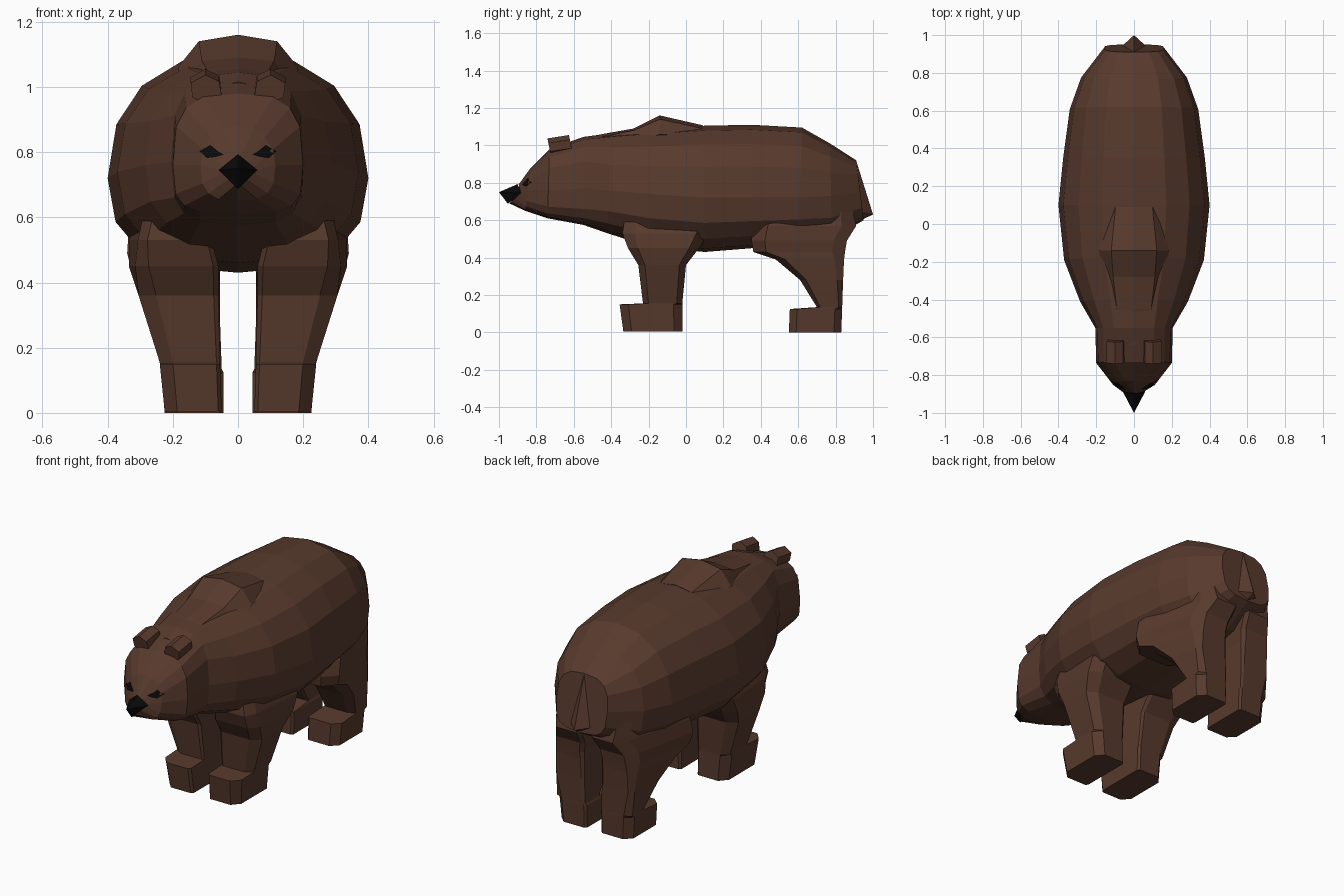
import bpy, bmesh, math
from mathutils import Vector
from mathutils.bvhtree import BVHTree

if "Cube" in bpy.data.objects:
    bpy.data.objects.remove(bpy.data.objects["Cube"])


def material(name, rgb):
    m = bpy.data.materials.new(name)
    m.diffuse_color = (*rgb, 1)
    m.use_nodes = True
    m.node_tree.nodes["Principled BSDF"].inputs["Base Color"].default_value = m.diffuse_color
    return m


FUR = material("brown fur", (0.097, 0.042, 0.026))
BLACK = material("black", (0.003, 0.003, 0.003))


def make(name, verts, faces, mat):
    me = bpy.data.meshes.new(name)
    me.from_pydata([tuple(v) for v in verts], [], faces)
    bm = bmesh.new()
    bm.from_mesh(me)
    bmesh.ops.recalc_face_normals(bm, faces=bm.faces)
    bm.to_mesh(me)
    bm.free()
    me.materials.append(mat)
    ob = bpy.data.objects.new(name, me)
    bpy.context.collection.objects.link(ob)
    return ob


def loft(name, rings, mat):
    """Skin a list of equal closed rings and cap both ends."""
    n = len(rings[0])
    verts = [p for r in rings for p in r]
    faces = [(i*n+j, i*n+(j+1) % n, (i+1)*n+(j+1) % n, (i+1)*n+j)
             for i in range(len(rings)-1) for j in range(n)]
    faces += [tuple(range(n)), tuple((len(rings)-1)*n+j for j in range(n))]
    return make(name, verts, faces, mat)


def spow(v, p):
    return math.copysign(abs(v)**p, v)


def body_ring(yt, yb, zt, zb, w, zm, up, low, n=16):
    pts = []
    for k in range(n):
        a = 2*math.pi*k/n
        p = up if math.cos(a) > -.01 else low
        c = spow(math.cos(a), p)
        z = zm + c*((zt-zm) if c > 0 else (zm-zb))
        t = (zt-z)/(zt-zb)
        pts.append((w*spow(math.sin(a), p), yt+(yb-yt)*t, z))
    return pts


# Body and head: y top, y bottom, z top, z bottom, half width, widest z, upper and lower squareness
SECTIONS = [
    (-.895, -.945, .79, .69, .055, .745, 2, 2),
    (-.83, -.86, .88, .65, .115, .76, .95, .7),
    (-.73, -.74, .98, .61, .20, .76, .65, .55),
    (-.55, -.55, 1.045, .575, .205, .77, .68, .6),
    (-.40, -.42, 1.065, .53, .285, .76, .85, .75),
    (-.18, -.20, 1.085, .46, .37, .74, .88, .8),
    (.10, .10, 1.105, .43, .40, .72, .88, .8),
    (.35, .35, 1.11, .45, .375, .72, .88, .8),
    (.62, .60, 1.095, .47, .34, .72, .88, .8),
    (.77, .78, 1.01, .50, .28, .73, .82, .7),
    (.91, .95, .92, .60, .16, .75, .7, .6),
]
rings = [body_ring(*s) for s in SECTIONS]
rings[0] = [(x, y+.65*abs(x), z) for x, y, z in rings[0]]
body = loft("body", rings, FUR)

# Tail wedge
make("tail", [(-.06, .945, .64), (.06, .945, .64), (0, .911, .915), (0, 1.0, .63), (0, .945, .605)],
     [(0, 3, 2), (1, 2, 3), (0, 4, 3), (1, 3, 4), (0, 2, 1, 4)], FUR)

# Shoulder hump: y, crest z, shoulder z, half width, edge z
HUMP = [(-.64, 1.015, 1.0, .11, .93), (-.45, 1.06, 1.045, .14, .96), (-.28, 1.09, 1.08, .17, 1.0),
        (-.14, 1.16, 1.14, .185, 1.06), (.09, 1.107, 1.09, .15, 1.04)]
loft("shoulder_hump", [[(-w, y, e), (-.65*w, y, s), (0, y, c), (.65*w, y, s), (w, y, e), (0, y, e-.08)]
                       for y, c, s, w, e in HUMP], FUR)

# Nose
make("nose", [(-.059, -.888, .745), (0, -.90, .793), (.059, -.888, .745), (0, -.952, .687), (0, -1.0, .75)],
     [(0, 1, 4), (1, 2, 4), (2, 3, 4), (3, 0, 4), (0, 3, 2, 1)], BLACK)


def leg_ring(z, x0, x1, y0, y1, s):
    """Chamfered rectangle kept inside the plan outline of the body."""
    ci, co, cy = .06*(x1-x0), .22*(x1-x0), .14*(y1-y0)
    pts = [(x0+ci, y0), (x1-co, y0), (x1, y0+cy), (x1, y1-cy),
           (x1-co, y1), (x0+ci, y1), (x0, y1-.3*cy), (x0, y0+.3*cy)]
    out = []
    for x, y in pts:
        limit = .35 - .8*max(0, y-.55)**1.5 - .45*max(0, -.18-y)
        out.append((s*min(x, limit), y, z))
    return out


# Legs with feet: z, x inner, x outer, y front, y back
FRONT_LEG = [(.005, .05, .225, -.335, -.02), (.15, .055, .24, -.355, -.02), (.155, .055, .24, -.23, -.02),
             (.36, .06, .305, -.255, .0), (.45, .06, .335, -.31, .07), (.53, .08, .335, -.34, .12),
             (.66, .13, .28, -.32, .10)]
BACK_LEG = [(0, .045, .225, .55, .83), (.125, .045, .235, .555, .835), (.135, .05, .235, .70, .835),
            (.28, .055, .275, .61, .84), (.39, .055, .31, .48, .845), (.43, .055, .325, .36, .85),
            (.49, .045, .34, .35, .86), (.57, .03, .335, .36, .91), (.70, .03, .24, .45, .88)]

# Ear outline in x and z, swept backwards
EAR = [(.05, .99), (.058, 1.035), (.10, 1.055), (.145, 1.03), (.14, .985), (.09, .965)]
EYE = [(.045, .792), (.065, .805), (.085, .822), (.118, .803), (.095, .782), (.07, .785)]
tree = BVHTree.FromObject(body, bpy.context.evaluated_depsgraph_get())


def on_face(x, z, lift):
    hit = tree.ray_cast(Vector((x, -2, z)), Vector((0, 1, 0)))[0]
    return (x, hit.y-lift, z)


for s, side in ((1, "left"), (-1, "right")):
    loft("front_leg_"+side, [leg_ring(*r, s) for r in FRONT_LEG], FUR)
    loft("back_leg_"+side, [leg_ring(*r, s) for r in BACK_LEG], FUR)
    loft("ear_"+side, [[(s*x, y-.2*(z-1), z+dz) for x, z in EAR]
                       for y, dz in ((-.73, -.018), (-.615, 0))], FUR)
    loft("eye_"+side, [[on_face(s*x, z, d) for x, z in EYE] for d in (.006, -.002)], BLACK)
